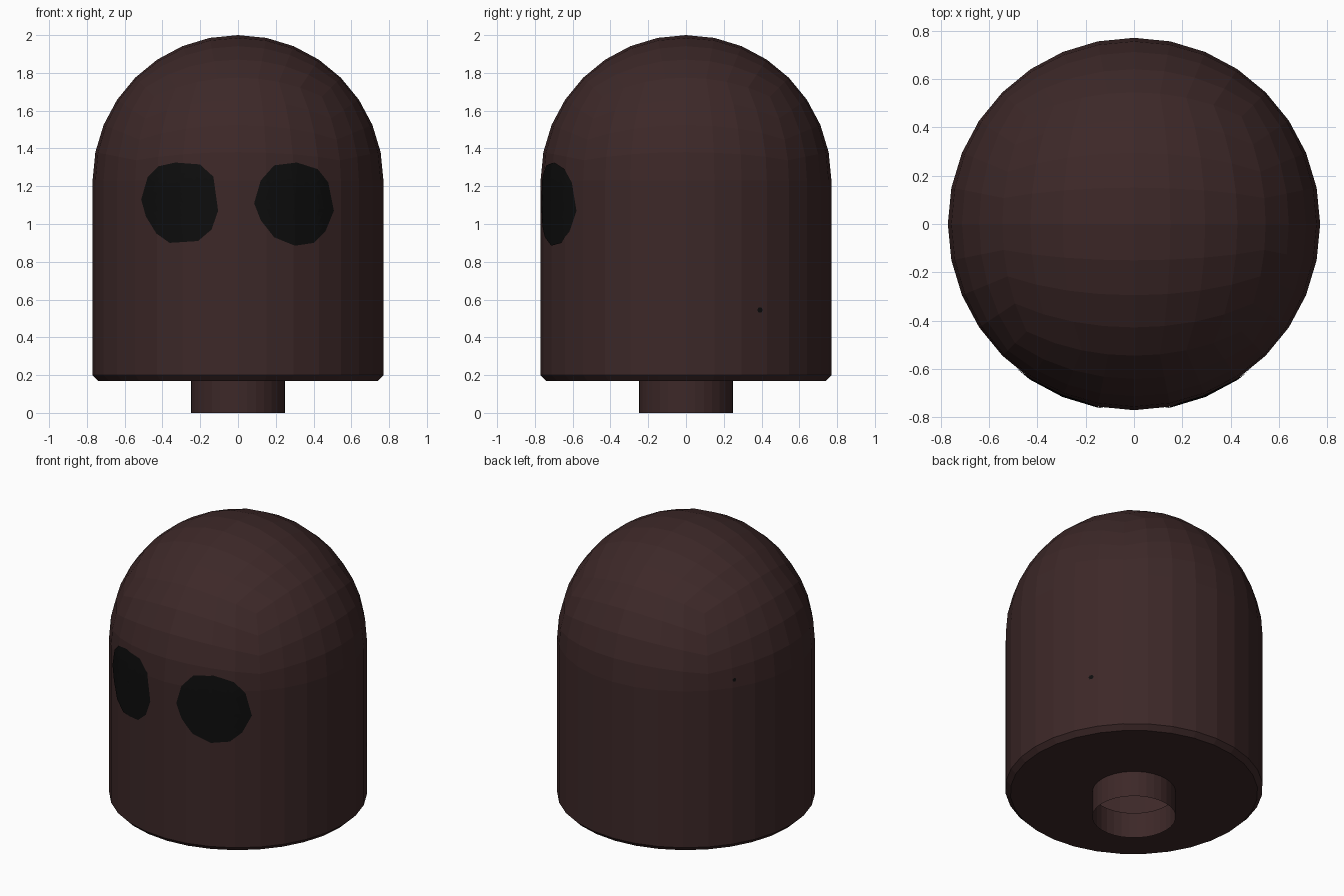
import bpy, bmesh, math
from mathutils import Vector
from mathutils.bvhtree import BVHTree

if "Cube" in bpy.data.objects:
    bpy.data.objects.remove(bpy.data.objects["Cube"])

R, DOME_Z = 0.77, 1.23


def material(name, rgb):
    m = bpy.data.materials.new(name)
    m.diffuse_color = (*rgb, 1)
    m.use_nodes = True
    m.node_tree.nodes["Principled BSDF"].inputs["Base Color"].default_value = m.diffuse_color
    return m


brown = material("dark_brown", (0.046, 0.021, 0.021))
black = material("black", (0.004, 0.004, 0.004))


def make_object(name, bm, mat):
    me = bpy.data.meshes.new(name)
    bm.to_mesh(me)
    me.materials.append(mat)
    ob = bpy.data.objects.new(name, me)
    bpy.context.collection.objects.link(ob)
    return ob


# Dome: upper half of a cube divided 8 x 8 and rounded with even angles
bm = bmesh.new()
bmesh.ops.create_cube(bm, size=2)
bmesh.ops.subdivide_edges(bm, edges=bm.edges[:], cuts=7, use_grid_fill=True)
bmesh.ops.delete(bm, geom=[v for v in bm.verts if v.co.z < -0.01], context='VERTS')
for v in bm.verts:
    p = Vector([math.tan(c * math.pi / 4) for c in v.co])
    v.co = p.normalized() * R + Vector((0, 0, DOME_Z))

# Body side, chamfer, underside and open neck: extrude the rim down a profile
rim = [e for e in bm.edges if e.is_boundary]
radius = R
for r, z in [(R, 0.2), (0.74, 0.17), (0.25, 0.17), (0.25, 0)]:
    geom = bmesh.ops.extrude_edge_only(bm, edges=rim)["geom"]
    rim = [g for g in geom if isinstance(g, bmesh.types.BMEdge)]
    for v in geom:
        if isinstance(v, bmesh.types.BMVert):
            v.co = (v.co.x * r / radius, v.co.y * r / radius, z)
    radius = r
bmesh.ops.recalc_face_normals(bm, faces=bm.faces[:])
top = max(bm.faces, key=lambda f: f.calc_center_median().z)
if top.normal.z < 0:
    bmesh.ops.reverse_faces(bm, faces=bm.faces[:])
surface = BVHTree.FromBMesh(bm)
make_object("head_body", bm, brown)


def painted_patch(name, outline, azimuth, rings=8, steps=4):
    """Thin patch following the body; outline is (sideways, z) seen from azimuth."""
    out = Vector((math.cos(azimuth), math.sin(azimuth), 0))
    side = Vector((-out.y, out.x, 0))
    n = len(outline)
    pts = [Vector(outline[i]).lerp(Vector(outline[(i + 1) % n]), k / steps)
           for i in range(n) for k in range(steps)]
    centre = sum(pts, Vector((0, 0))) / len(pts)
    patch = bmesh.new()

    def project(p):
        start = side * p.x + Vector((0, 0, p.y)) + out * 2
        hit = surface.ray_cast(start, -out)
        return patch.verts.new(hit[0] + hit[1] * 0.004)

    mid = project(centre)
    prev = None
    for k in range(1, rings + 1):
        ring = [project(centre.lerp(p, k / rings)) for p in pts]
        for i in range(len(ring)):
            j = (i + 1) % len(ring)
            if prev:
                patch.faces.new((prev[i], ring[i], ring[j], prev[j]))
            else:
                patch.faces.new((mid, ring[i], ring[j]))
        prev = ring
    patch.normal_update()
    if sum((f.normal.dot(out) for f in patch.faces)) < 0:
        bmesh.ops.reverse_faces(patch, faces=patch.faces[:])
    make_object(name, patch, black)


# Uneven painted eyes on the front
front = -math.pi / 2
painted_patch("left_eye", [(-0.33, 1.325), (-0.2, 1.315), (-0.13, 1.25), (-0.105, 1.07),
              (-0.14, 0.97), (-0.21, 0.91), (-0.36, 0.9), (-0.43, 0.95),
              (-0.485, 1.04), (-0.51, 1.13), (-0.475, 1.25), (-0.42, 1.305)], front)
painted_patch("right_eye", [(0.31, 1.325), (0.42, 1.29), (0.475, 1.22), (0.505, 1.07),
              (0.46, 0.96), (0.4, 0.9), (0.3, 0.885), (0.19, 0.93),
              (0.12, 1.02), (0.085, 1.11), (0.12, 1.23), (0.19, 1.31)], front)


# Tiny painted flecks
def dot(x, z, r):
    return [(x + r * math.cos(a * math.pi / 3), z + r * math.sin(a * math.pi / 3))
            for a in range(6)]


painted_patch("side_fleck", dot(0.39, 0.545, 0.015), 0, 1, 1)
painted_patch("back_fleck", dot(0.16, 1.28, 0.012), math.radians(135), 1, 1)
